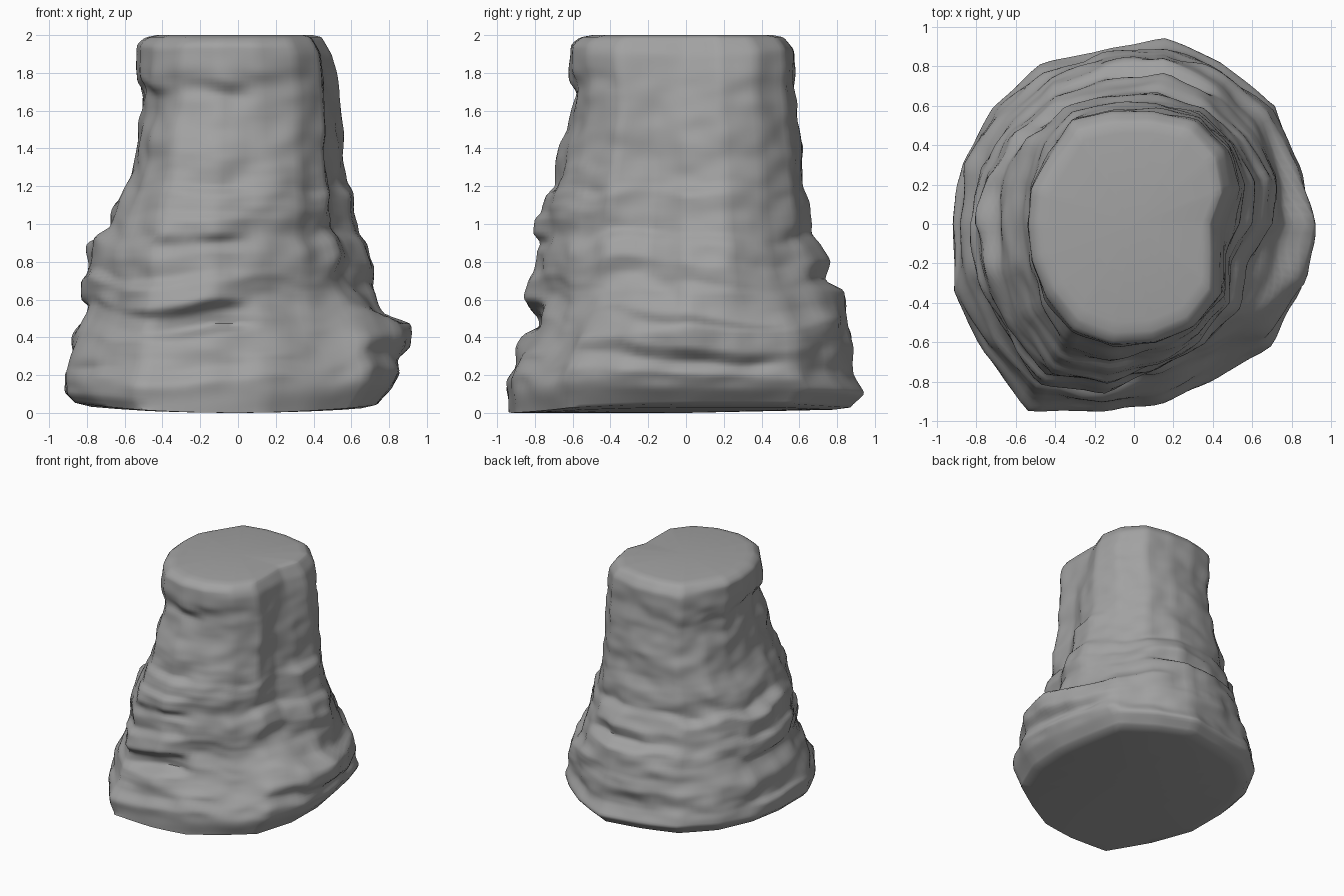
import bpy, bmesh, math
from mathutils import Vector, noise

if "Cube" in bpy.data.objects:
    bpy.data.objects.remove(bpy.data.objects["Cube"])

# Outline of the rock at five heights: radius every 20 degrees from +x
OUTLINES = [
    (0.15, [.87, .87, .98, .95, .97, .91, .94, .93, .91, .91, .96, .98, 1.06, .93, .89, .87, .94, .91]),
    (0.42, [.90, .87, .90, .89, .90, .87, .88, .87, .88, .86, .90, .93, 1.0, .90, .84, .82, .87, .92]),
    (0.65, [.71, .76, .78, .80, .83, .81, .81, .79, .82, .83, .83, .85, .92, .82, .73, .69, .66, .62]),
    (1.15, [.58, .63, .66, .68, .66, .65, .68, .68, .64, .61, .64, .70, .78, .75, .70, .67, .62, .50]),
    (1.90, [.43, .53, .60, .63, .60, .60, .63, .56, .56, .54, .55, .58, .62, .62, .61, .60, .56, .46]),
]
# Ledge profiles for each side: (height, reach)
LEFT = [(0, .87), (.06, .92), (.2, .92), (.24, .89), (.36, .89), (.42, .86), (.5, .82), (.56, .80), (.6, .84),
        (.7, .84), (.73, .79), (.9, .79), (.95, .69), (1.1, .65), (1.2, .58), (1.26, .55), (1.5, .53),
        (1.6, .5), (1.7, .5), (1.75, .54), (1.95, .54), (2, .48)]
RIGHT = [(0, .74), (.1, .82), (.2, .86), (.28, .84), (.35, .91), (.48, .91), (.52, .78), (.6, .75), (.7, .70),
         (.8, .73), (.9, .68), (.95, .61), (1.15, .61), (1.2, .57), (1.5, .55), (1.7, .54), (1.9, .5), (2, .44)]
FRONT = [(0, .94), (.18, .95), (.25, .9), (.42, .88), (.47, .75), (.55, .77), (.6, .85), (.7, .83), (.75, .78),
         (.85, .8), (.9, .76), (.95, .81), (1.03, .8), (1.06, .76), (1.15, .76), (1.2, .69), (1.35, .69),
         (1.5, .63), (1.6, .6), (1.68, .57), (1.75, .62), (1.95, .61), (2, .55)]
BACK = [(0, .87), (.08, .95), (.2, .89), (.35, .9), (.45, .86), (.5, .87), (.65, .84), (.7, .73), (.8, .75),
        (.9, .71), (.95, .66), (1.1, .65), (1.2, .62), (1.4, .62), (1.6, .58), (1.92, .57), (2, .51)]
SIDES, LEVELS = 108, 110


def clamp(t):
    return min(max(t, 0), 1)


def reach(profile, z):
    z = min(max(z, 0), 2)
    for (z0, r0), (z1, r1) in zip(profile, profile[1:]):
        if z <= z1:
            return r0 + (r1 - r0) * (z - z0) / (z1 - z0)


def ledge(profile, z, sharp):
    # Blend between the stepped profile and a worn, averaged one
    w = 0.13 * clamp((z - 0.05) * 4) * clamp((1.95 - z) * 4)
    worn = sum(reach(profile, z + k * w / 2) for k in range(-2, 3)) / 5
    return worn + (reach(profile, z) - worn) * sharp


def around(radii, i):
    # Straight edges between the outline corners
    t = i / SIDES * 18
    k = int(t)
    t -= k
    s = math.radians(20)
    return math.sin(s) / (math.sin((1 - t) * s) / radii[k % 18] + math.sin(t * s) / radii[(k + 1) % 18])


def outline(z):
    if z <= OUTLINES[0][0]:
        return OUTLINES[0][1]
    for (z0, a), (z1, b) in zip(OUTLINES, OUTLINES[1:]):
        if z <= z1:
            t = (z - z0) / (z1 - z0)
            return [p + (q - p) * t for p, q in zip(a, b)]
    return OUTLINES[-1][1]


def ring(z):
    # Scale the outline at this height to the four side profiles
    radii = outline(z)
    pts = []
    for i in range(SIDES):
        a = 2 * math.pi * i / SIDES
        r = around(radii, i)
        pts.append(Vector((r * math.cos(a), r * math.sin(a), z)))
    x0, x1 = -min(p.x for p in pts), max(p.x for p in pts)
    y0, y1 = -min(p.y for p in pts), max(p.y for p in pts)
    edge = clamp(z * 4) * clamp((2 - z) * 4)
    out = []
    for p in pts:
        d = p.xy.normalized()
        # Ledges wander up and down and wear away between the four sides
        zs = z + 0.22 * noise.noise(Vector((d.x * 2, d.y * 2, z))) * abs(d.x * d.y) * edge
        patch = noise.noise(Vector((d.x * 2.5, d.y * 2.5, z * 2.5 + 7)))
        side = clamp(1.1 - 1.4 * abs(d.x * d.y) + patch)
        front = clamp((0.08 - p.x) / 0.12) if z > 0.3 else 1
        x = p.x / x1 * ledge(RIGHT, zs, side) if p.x > 0 else p.x / x0 * ledge(LEFT, zs, side)
        y = p.y / y1 * ledge(BACK, zs, side) if p.y > 0 else p.y / y0 * ledge(FRONT, zs, side * front)
        bump = 1 + edge * (0.035 * noise.noise(Vector((x * 3.5, y * 3.5, z * 6)))
                           + 0.02 * noise.noise(Vector((x * 8, y * 8, z * 10))))
        # Underside rises slightly toward the sides and back
        lift = (0.06 * x * x + 0.015 * (y + 0.95)) * max(0, 1 - z / 0.25)
        out.append(Vector((x * bump, y * bump, z + lift)))
    return out


# Rock body
bm = bmesh.new()
rings = [[bm.verts.new(p) for p in ring(2 * k / LEVELS)] for k in range(LEVELS + 1)]
for low, high in zip(rings, rings[1:]):
    for i in range(SIDES):
        j = (i + 1) % SIDES
        bm.faces.new((low[i], low[j], high[j], high[i]))


# Flat top and underside, inset once so the rims stay rounded
def cap(rim, z, flip):
    inner = [bm.verts.new((v.co.x * .9, v.co.y * .9, v.co.z * .6 if flip else z)) for v in rim]
    centre = bm.verts.new((0, 0, z))
    for i in range(SIDES):
        j = (i + 1) % SIDES
        for f in ((rim[i], rim[j], inner[j], inner[i]), (inner[i], inner[j], centre)):
            bm.faces.new(f[::-1] if flip else f)


for v in rings[-1]:
    v.co.z = 1.99
cap(rings[-1], 2.0, False)
cap(rings[0], 0.0, True)

# Soften the ledges a little
bmesh.ops.smooth_vert(bm, verts=[v for r in rings[1:-1] for v in r], factor=0.5,
                      use_axis_x=True, use_axis_y=True, use_axis_z=True)
bmesh.ops.recalc_face_normals(bm, faces=bm.faces)
mesh = bpy.data.meshes.new("rock_pillar")
bm.to_mesh(mesh)
bm.free()
rock = bpy.data.objects.new("rock_pillar", mesh)
bpy.context.collection.objects.link(rock)

# Dark grey stone
stone = bpy.data.materials.new("stone")
stone.diffuse_color = (0.36, 0.36, 0.36, 1)
stone.use_nodes = True
stone.node_tree.nodes["Principled BSDF"].inputs["Base Color"].default_value = stone.diffuse_color
mesh.materials.append(stone)
bpy.context.view_layer.objects.active = rock
rock.select_set(True)
bpy.ops.object.shade_smooth_by_angle(angle=math.radians(50))
